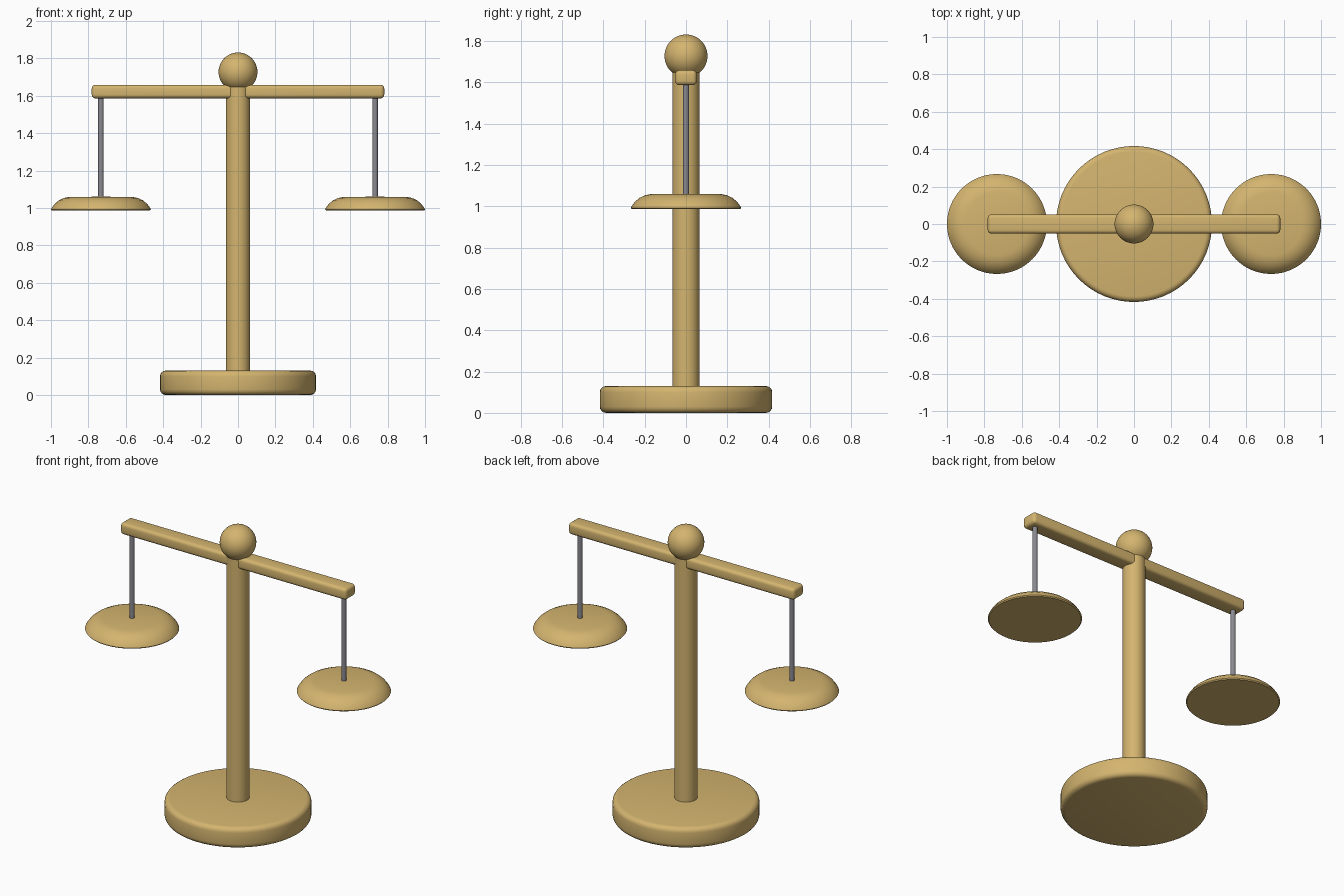
import bpy
import bmesh
import math

old = bpy.data.objects.get("Cube")
if old:
    bpy.data.objects.remove(old, do_unlink=True)


def material(name, colour):
    mat = bpy.data.materials.new(name)
    mat.use_nodes = True
    mat.diffuse_color = colour
    mat.node_tree.nodes["Principled BSDF"].inputs["Base Color"].default_value = colour
    return mat


BRASS = material("brass", (0.66, 0.46, 0.16, 1))
STEEL = material("steel grey", (0.25, 0.25, 0.28, 1))


def finish(obj, name, mat, bevel=0, angle=40):
    """Name, colour, round and smooth the active object."""
    obj.name = name
    obj.data.materials.append(mat)
    if bevel:
        mod = obj.modifiers.new("rounded edges", "BEVEL")
        mod.width = bevel
        mod.segments = 4
        mod.limit_method = "ANGLE"
        bpy.ops.object.modifier_apply(modifier=mod.name)
    bpy.ops.object.shade_smooth_by_angle(angle=math.radians(angle))
    return obj


def cylinder(name, mat, radius, bottom, top, x=0, bevel=0, sides=64):
    bpy.ops.mesh.primitive_cylinder_add(
        vertices=sides, radius=radius, depth=top - bottom,
        location=(x, 0, (bottom + top) / 2))
    return finish(bpy.context.object, name, mat, bevel)


def lathe(name, mat, profile, x=0, sides=64):
    """Spin a radius/height profile about a vertical axis."""
    bm = bmesh.new()
    verts = [bm.verts.new((r, 0, z)) for r, z in profile]
    edges = [bm.edges.new(pair) for pair in zip(verts, verts[1:])]
    bmesh.ops.spin(bm, geom=verts + edges, cent=(0, 0, 0), axis=(0, 0, 1),
                   angle=math.tau, steps=sides)
    bmesh.ops.remove_doubles(bm, verts=bm.verts, dist=0.0001)
    bmesh.ops.recalc_face_normals(bm, faces=bm.faces)
    mesh = bpy.data.meshes.new(name)
    bm.to_mesh(mesh)
    bm.free()
    obj = bpy.data.objects.new(name, mesh)
    bpy.context.collection.objects.link(obj)
    bpy.ops.object.select_all(action="DESELECT")
    obj.select_set(True)
    bpy.context.view_layer.objects.active = obj
    obj.location.x = x
    return finish(obj, name, mat)


# Stand
cylinder("base", BRASS, 0.417, 0, 0.13, bevel=0.03)
cylinder("column", BRASS, 0.065, 0.11, 1.66)

# Balance beam
bpy.ops.mesh.primitive_cube_add(size=1, location=(0, 0, 1.622))
beam = bpy.context.object
beam.scale = (1.564, 0.104, 0.073)
bpy.ops.object.transform_apply(location=False, rotation=False, scale=True)
finish(beam, "beam", BRASS, bevel=0.02)

# Ball finial
bpy.ops.mesh.primitive_uv_sphere_add(segments=48, ring_count=24, radius=0.104,
                                     location=(0, 0, 1.727))
finish(bpy.context.object, "finial", BRASS)

# Domed pans hanging on rods
PAN = [(0, 0.986), (0.262, 0.986), (0.267, 0.992), (0.262, 1.002),
       (0.246, 1.023), (0.224, 1.041), (0.198, 1.053), (0.168, 1.059), (0, 1.06)]
for side, x in (("left", 0.733), ("right", -0.733)):
    cylinder(side + "_rod", STEEL, 0.015, 1.04, 1.61, x=x, sides=24)
    lathe(side + "_pan", BRASS, PAN, x=x)
